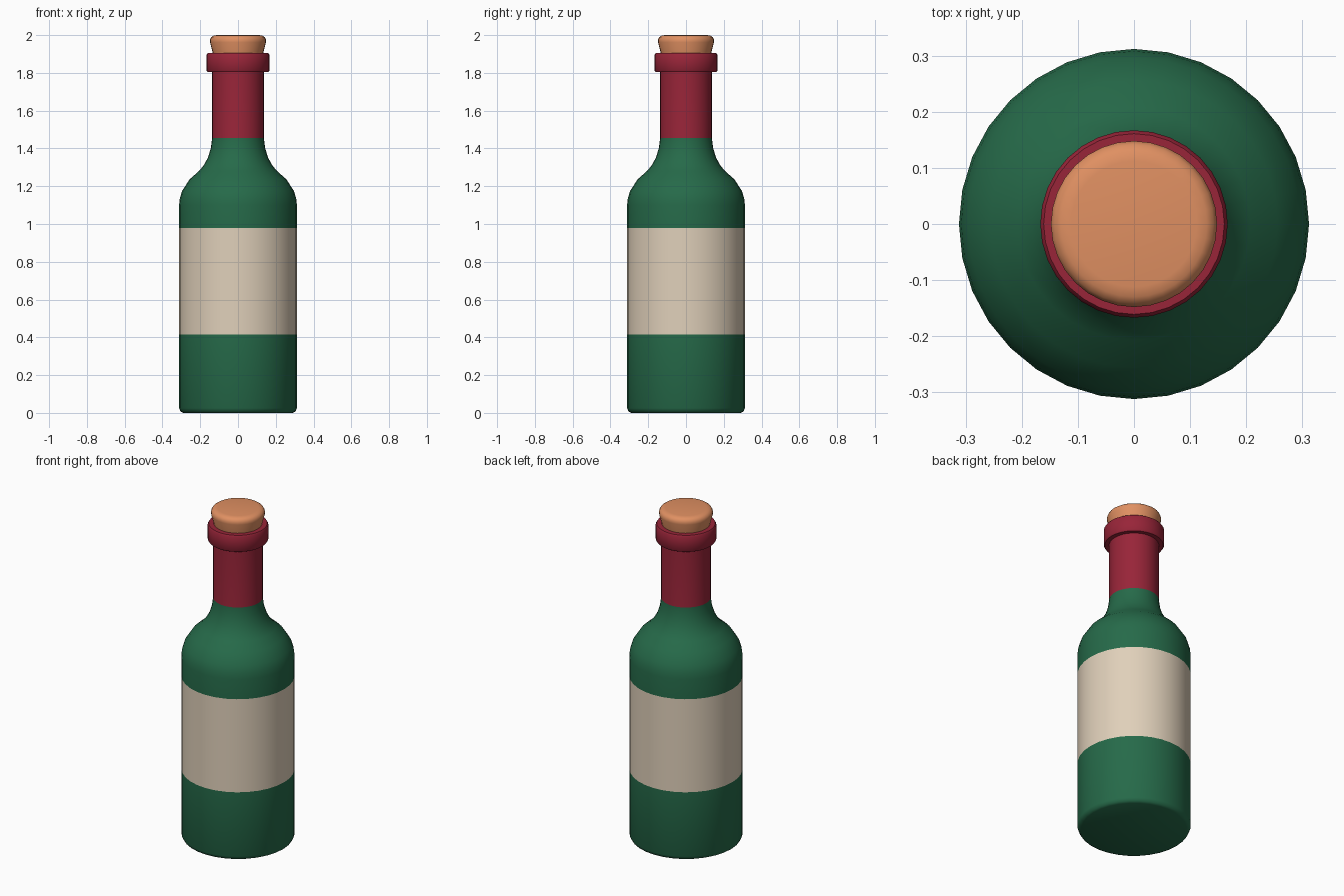
import bpy, bmesh, math

if "Cube" in bpy.data.objects:
    bpy.data.objects.remove(bpy.data.objects["Cube"])

SIDES = 32


def material(name, rgb):
    m = bpy.data.materials.new(name)
    m.diffuse_color = (*rgb, 1.0)
    m.use_nodes = True
    m.node_tree.nodes["Principled BSDF"].inputs["Base Color"].default_value = m.diffuse_color
    return m


GREEN = material("bottle green", (0.019, 0.144, 0.067))
CREAM = material("label cream", (0.745, 0.631, 0.491))
RED = material("foil red", (0.314, 0.018, 0.040))
CORK = material("cork tan", (0.745, 0.279, 0.122))


def lathe(name, profile, mats, rule=lambda z: 0):
    """Revolve (radius, z) points, listed bottom to top, and cap both ends."""
    bm = bmesh.new()
    rings = []
    for r, z in profile:
        rings.append([bm.verts.new((r * math.cos(2 * math.pi * i / SIDES),
                                    r * math.sin(2 * math.pi * i / SIDES), z))
                      for i in range(SIDES)])
    for a, b in zip(rings, rings[1:]):
        for i in range(SIDES):
            j = (i + 1) % SIDES
            bm.faces.new((a[i], a[j], b[j], b[i]))
    bm.faces.new(rings[0][::-1])
    bm.faces.new(rings[-1])
    for f in bm.faces:
        f.material_index = rule(f.calc_center_median().z)
    mesh = bpy.data.meshes.new(name)
    bm.to_mesh(mesh)
    bm.free()
    for m in mats:
        mesh.materials.append(m)
    ob = bpy.data.objects.new(name, mesh)
    bpy.context.collection.objects.link(ob)
    bpy.ops.object.select_all(action='DESELECT')
    ob.select_set(True)
    bpy.context.view_layer.objects.active = ob
    bpy.ops.object.shade_smooth_by_angle(angle=math.radians(40))
    return ob


# Bottle: green glass, cream label band, red foil neck
def bottle_colour(z):
    if z > 1.455:
        return 2
    return 1 if 0.415 < z < 0.98 else 0


lathe("bottle", [
    (0.290, 0.0), (0.304, 0.007), (0.312, 0.025), (0.312, 0.415), (0.312, 0.98),
    (0.312, 1.10), (0.308, 1.135), (0.296, 1.175), (0.256, 1.237), (0.207, 1.28),
    (0.182, 1.31), (0.160, 1.35), (0.144, 1.40), (0.137, 1.455), (0.137, 1.85),
], [GREEN, CREAM, RED], bottle_colour)

# Foil-covered lip ring
lathe("lip_ring", [
    (0.130, 1.804), (0.161, 1.804), (0.167, 1.812), (0.167, 1.895),
    (0.161, 1.904), (0.120, 1.904),
], [RED])

# Cork stopper, widening upwards with a rounded top edge
lathe("cork", [
    (0.128, 1.87), (0.133, 1.904), (0.148, 1.962), (0.148, 1.976),
    (0.142, 1.989), (0.130, 1.997), (0.112, 2.0),
], [CORK])
